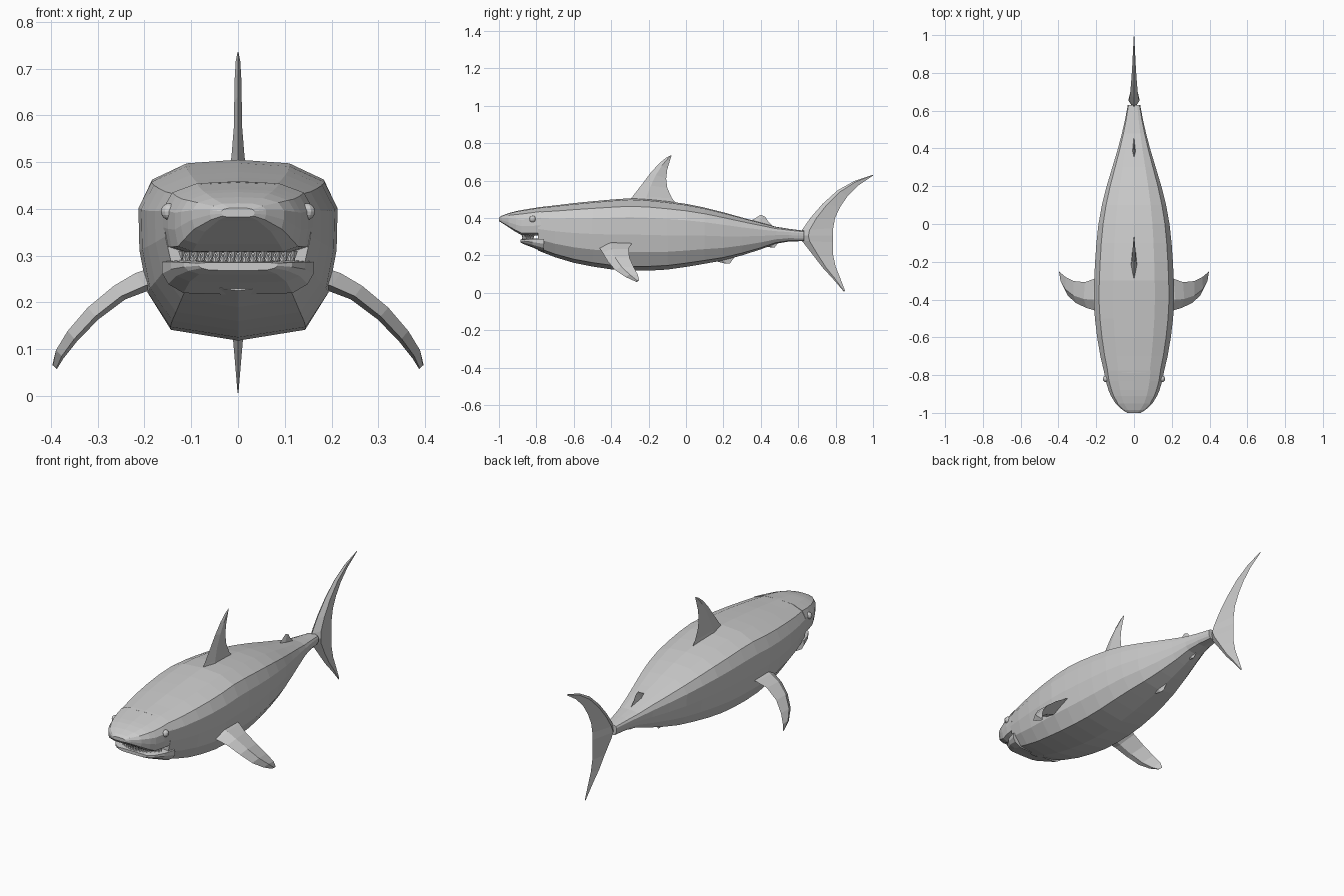
import bpy, bmesh
from mathutils import Vector, Matrix
from math import pi


def loft(name, rings):
    """Skin a list of equal-length point rings and cap both ends."""
    bm = bmesh.new()
    vs = [[bm.verts.new(p) for p in r] for r in rings]
    n = len(vs[0])
    for a, b in zip(vs, vs[1:]):
        for i in range(n):
            j = (i + 1) % n
            bm.faces.new((a[i], a[j], b[j], b[i]))
    bm.faces.new(vs[0])
    bm.faces.new(vs[-1][::-1])
    bmesh.ops.recalc_face_normals(bm, faces=bm.faces)
    return finish(name, bm)


def finish(name, bm):
    me = bpy.data.meshes.new(name)
    bm.to_mesh(me)
    bm.free()
    ob = bpy.data.objects.new(name, me)
    bpy.context.collection.objects.link(ob)
    return ob


def hull(name, half, stations):
    """half: (x, t) half section from top to bottom; stations: (y, top, bottom, half width)."""
    full = half + [(-x, t) for x, t in half[-2:0:-1]]
    loft(name, [[(x * w, y, b + t * (top - b)) for x, t in full]
                for y, top, b, w in stations])


def fin(name, rows, normal=(1, 0, 0), ridge=0.35):
    """rows: (leading point, trailing point, half thickness)."""
    nrm = Vector(normal).normalized()
    rings = []
    for lead, trail, th in rows:
        a, c = Vector(lead), Vector(trail)
        m = a.lerp(c, ridge)
        rings.append([a, m + nrm * th, c, m - nrm * th])
    return loft(name, rings)


def flat_fin(name, rows, ridge=0.35):
    return fin(name, [((0, a, b), (0, c, d), t) for a, b, c, d, t in rows], ridge=ridge)


def mirror(ob):
    md = ob.modifiers.new("mirror", "MIRROR")
    md.use_bisect_axis[0] = False
    md.use_mirror_merge = False


# Body behind the mouth
hull("body",
     [(0, 1), (.52, .98), (.87, .89), (1, .74), (.99, .5), (.91, .26), (.68, .06), (0, 0)],
     [(-.79, .457, .225, .157), (-.7, .467, .19, .178), (-.6, .479, .16, .195),
      (-.5, .489, .14, .207), (-.4, .498, .125, .213), (-.3, .505, .118, .211),
      (-.2, .5, .118, .206), (-.1, .489, .124, .199), (0, .475, .138, .188),
      (.1, .455, .155, .17), (.2, .43, .173, .145), (.3, .402, .2, .115),
      (.4, .375, .232, .085), (.48, .353, .262, .064), (.55, .342, .274, .048),
      (.63, .332, .276, .033)])

# Upper head and snout
hull("snout",
     [(0, 1), (.55, .97), (.88, .84), (1, .62), (1, .35), (.95, .08), (.72, 0), (0, 0)],
     [(-1, .402, .383, .035), (-.985, .412, .374, .06), (-.95, .425, .351, .098),
      (-.91, .436, .325, .122), (-.88, .442, .309, .135), (-.83, .45, .307, .15),
      (-.775, .459, .307, .16)])

# Lower jaw
hull("lower_jaw",
     [(0, 1), (.75, 1), (1, .93), (1, .6), (.92, .3), (.72, .05), (0, 0)],
     [(-.885, .285, .268, .085), (-.865, .287, .259, .115), (-.82, .29, .242, .143),
      (-.76, .292, .216, .162)])

# Two interlocking rows of teeth along the jaw arc
bm = bmesh.new()
for k in range(31):
    x = -.12 + k * .008
    y = -.872 + .055 * (x / .12) ** 2
    up = k % 2
    z = .294 if up else .299
    bmesh.ops.create_cone(bm, cap_ends=True, segments=4, radius1=.008, radius2=0, depth=.022,
                          matrix=Matrix.Translation((x, y, z)) @
                          Matrix.Rotation(0 if up else pi, 4, 'X'))
finish("teeth", bm)

# Eyes
bm = bmesh.new()
bmesh.ops.create_uvsphere(bm, u_segments=12, v_segments=8, radius=.018,
                          matrix=Matrix.Translation((.147, -.82, .394)))
mirror(finish("eyes", bm))

# Dorsal fins
flat_fin("dorsal_fin", [
    (-.31, .485, -.05, .475, .018), (-.285, .515, -.075, .505, .014),
    (-.235, .58, -.1, .56, .009), (-.19, .64, -.106, .61, .008),
    (-.145, .69, -.1, .66, .007), (-.105, .723, -.088, .7, .005),
    (-.08, .735, -.077, .735, .001)])
flat_fin("second_dorsal_fin", [
    (.33, .375, .47, .35, .01), (.37, .398, .44, .38, .006), (.4, .417, .425, .405, .002)])

# Belly fins
flat_fin("pelvic_fin", [
    (.1, .175, .28, .205, .014), (.16, .168, .255, .185, .009), (.215, .155, .235, .157, .002)])
flat_fin("anal_fin", [
    (.38, .24, .5, .275, .01), (.43, .247, .485, .257, .006), (.46, .241, .475, .243, .002)])

# Tail fin, lower tip to upper tip
flat_fin("tail_fin", [
    (.845, .005, .85, .012, .001), (.785, .075, .82, .09, .007), (.73, .135, .8, .14, .012),
    (.68, .2, .787, .2, .016), (.62, .277, .785, .27, .025), (.61, .305, .785, .305, .03),
    (.62, .335, .787, .345, .025), (.665, .4, .797, .4, .02), (.73, .475, .825, .46, .015),
    (.81, .547, .865, .518, .01), (.9, .598, .922, .574, .006), (.998, .63, 1, .626, .001)],
    ridge=.25)

# Pectoral fins
mirror(fin("pectoral_fins", [
    ((.16, -.47, .25), (.17, -.28, .27), .025), ((.2, -.46, .235), (.21, -.29, .262), .024),
    ((.25, -.445, .213), (.26, -.308, .235), .019), ((.305, -.42, .17), (.32, -.302, .187), .017),
    ((.35, -.38, .122), (.363, -.28, .137), .015), ((.377, -.325, .085), (.39, -.257, .095), .012),
    ((.388, -.27, .06), (.397, -.25, .066), .006)], normal=(.65, 0, .75)))
